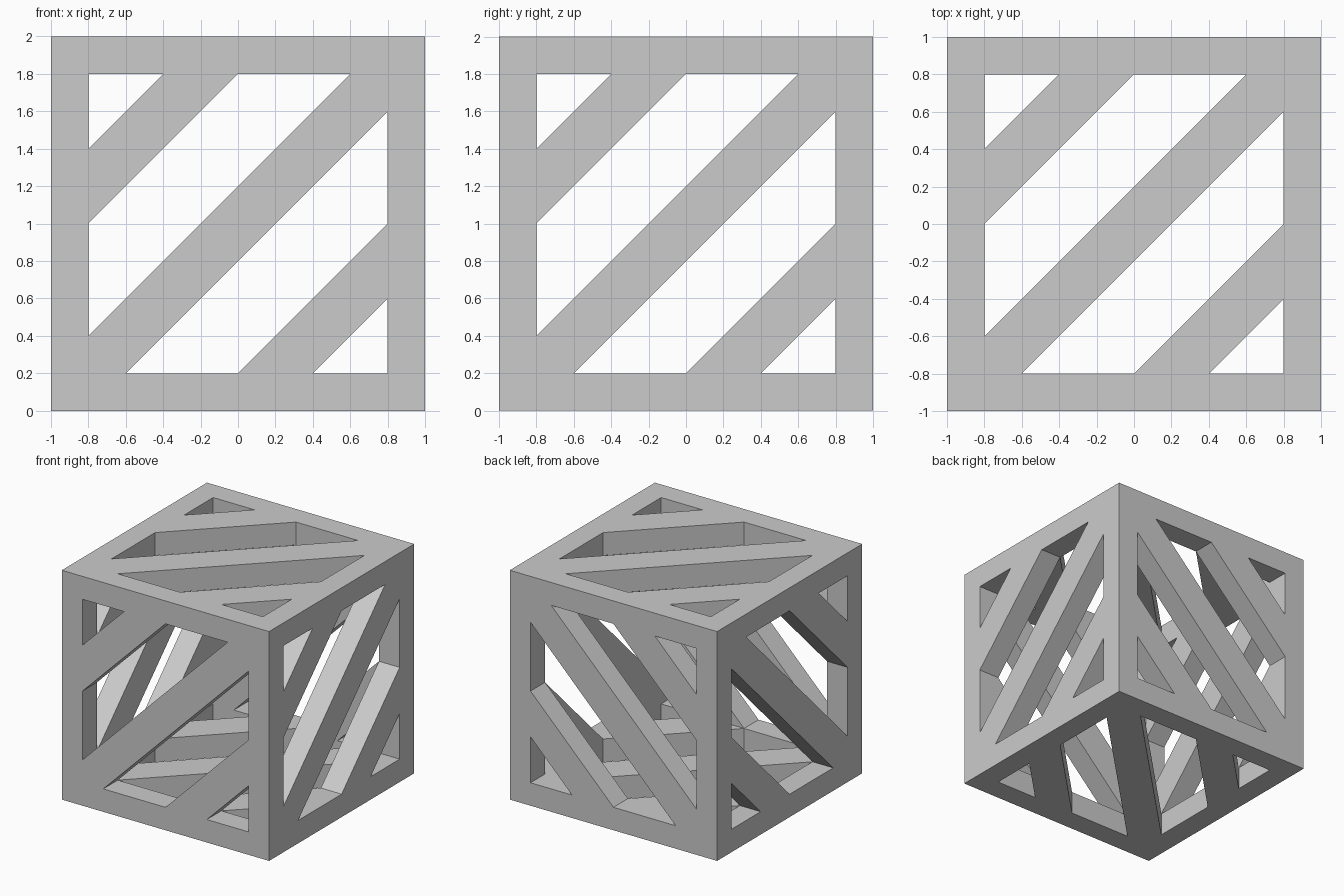
import bpy, bmesh
from mathutils import Vector

if "Cube" in bpy.data.objects:
    bpy.data.objects.remove(bpy.data.objects["Cube"])

R, I = 1.0, 0.8          # outer half size, inner half size (walls are 0.2 thick)


def swap(poly):
    """Mirror a 2D polygon across the diagonal."""
    return [(v, u) for u, v in poly]


# openings and diagonal bars of one square panel
corner_hole = [(-I, .4), (-.4, I), (-I, I)]
slot_hole = [(-I, -.6), (.6, I), (0, I), (-I, 0)]
side_bar = [(-I, 0), (0, I), (-.4, I), (-I, .4)]
main_bar = [(-I, -I), (-.6, -I), (I, .6), (I, I), (.6, I), (-I, -.6)]
holes = [corner_hole, slot_hole, swap(corner_hole), swap(slot_hole)]
bars = [main_bar, side_bar, swap(side_bar)]

# mitred border strips, with points where the bars join
left_strip = [(-R, -R), (-I, -I), (-I, -.6), (-I, 0), (-I, .4), (-I, I), (-R, R)]
top_strip = [(-R, R), (-I, I), (-.4, I), (0, I), (.6, I), (I, I), (R, R)]
strips = [left_strip, swap(left_strip), top_strip, swap(top_strip)]

bm = bmesh.new()


def add_face(points, facing):
    """Add a face whose normal agrees with the facing vector."""
    face = bm.faces.new([bm.verts.new(p) for p in points])
    face.normal_update()
    if face.normal.dot(facing) < 0:
        face.normal_flip()


def add_panel(axis, side):
    def place(p, depth):
        co = list(p)
        co.insert(axis, side * depth)
        return Vector(co) + Vector((0, 0, R))

    out = Vector((0, 0, 0))
    out[axis] = side
    # outer skin: border and bars
    for poly in strips + bars:
        add_face([place(p, R) for p in poly], out)
    # inner skin: bars only, the border is covered by the adjoining panels
    for poly in bars:
        add_face([place(p, I) for p in poly], -out)
    # walls of the openings
    for poly in holes:
        n = len(poly)
        mid = sum((place(p, (R + I) / 2) for p in poly), Vector()) / n
        for k in range(n):
            a, b = poly[k], poly[(k + 1) % n]
            quad = [place(a, R), place(b, R), place(b, I), place(a, I)]
            add_face(quad, mid - sum(quad, Vector()) / 4)


# six panels of the hollow cube
for axis in range(3):
    for side in (-1, 1):
        add_panel(axis, side)

bmesh.ops.remove_doubles(bm, verts=bm.verts, dist=1e-4)
mesh = bpy.data.meshes.new("lattice_cube")
bm.to_mesh(mesh)
bm.free()
bpy.context.collection.objects.link(bpy.data.objects.new("lattice_cube", mesh))
